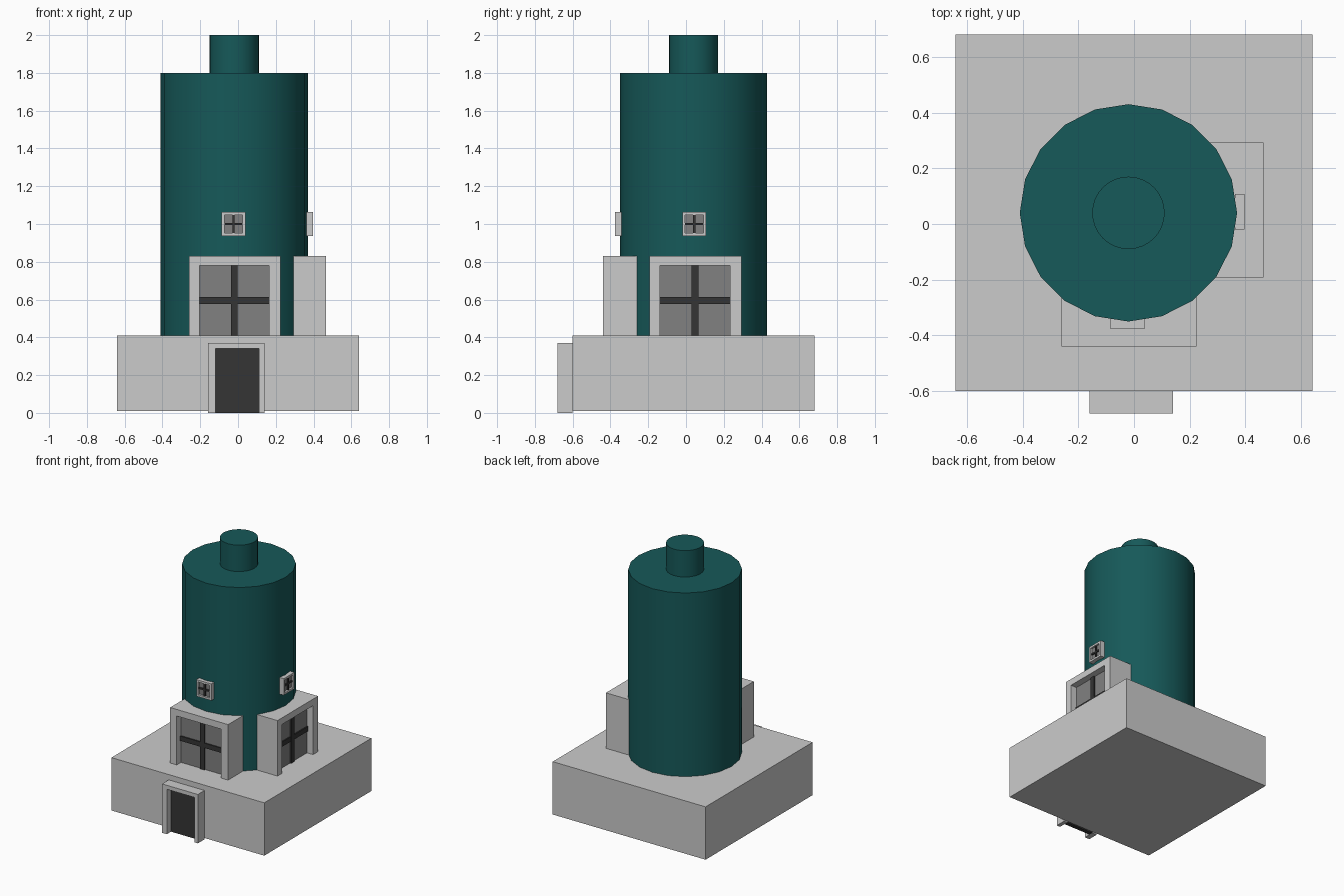
import bpy, bmesh, math
from mathutils import Matrix

if "Cube" in bpy.data.objects:
    bpy.data.objects.remove(bpy.data.objects["Cube"])


def material(name, rgb):
    m = bpy.data.materials.new(name)
    m.diffuse_color = (*rgb, 1)
    m.use_nodes = True
    m.node_tree.nodes["Principled BSDF"].inputs["Base Color"].default_value = m.diffuse_color
    return m


TEAL = material("teal", (0.008, 0.1, 0.1))
STONE = material("stone", (0.6, 0.6, 0.6))
TRIM = material("trim", (0.8, 0.8, 0.8))
GLASS = material("glass", (0.22, 0.22, 0.22))
DARK = material("dark", (0.035, 0.035, 0.035))


def finish(name, bm, mat, turn=0):
    bmesh.ops.transform(bm, matrix=Matrix.Rotation(turn, 4, 'Z'), verts=bm.verts)
    bmesh.ops.recalc_face_normals(bm, faces=bm.faces)
    me = bpy.data.meshes.new(name)
    bm.to_mesh(me)
    bm.free()
    me.materials.append(mat)
    ob = bpy.data.objects.new(name, me)
    bpy.context.collection.objects.link(ob)
    return ob


def box(name, x0, x1, y0, y1, z0, z1, mat, turn=0):
    bm = bmesh.new()
    size = Matrix.Diagonal((x1 - x0, y1 - y0, z1 - z0, 1))
    mid = Matrix.Translation(((x0 + x1) / 2, (y0 + y1) / 2, (z0 + z1) / 2))
    bmesh.ops.create_cube(bm, size=1, matrix=mid @ size)
    return finish(name, bm, mat, turn)


def cylinder(name, radius, z0, z1, sides):
    bm = bmesh.new()
    bmesh.ops.create_cone(
        bm, cap_ends=True, segments=sides, radius1=radius, radius2=radius, depth=z1 - z0,
        matrix=Matrix.Translation((-0.02, 0.04, (z0 + z1) / 2)) @ Matrix.Rotation(math.pi / 2, 4, 'Z'))
    ob = finish(name, bm, TEAL)
    bpy.context.view_layer.objects.active = ob
    ob.select_set(True)
    bpy.ops.object.shade_smooth_by_angle(angle=math.radians(30))
    ob.select_set(False)


def frame(name, outer, inner, y0, y1, closed, turn=0):
    """Rectangular surround; outer and inner are (x0, x1, z0, z1)."""
    bm = bmesh.new()

    def loop(r, y):
        x0, x1, z0, z1 = r
        return [bm.verts.new((x, y, z)) for x, z in ((x0, z0), (x0, z1), (x1, z1), (x1, z0))]

    of, inf = loop(outer, y0), loop(inner, y0)
    ob, inb = loop(outer, y1), loop(inner, y1)
    for i in range(4 if closed else 3):
        j = (i + 1) % 4
        for a, b in ((of, inf), (ob, inb), (of, ob), (inf, inb)):
            bm.faces.new((a[i], a[j], b[j], b[i]))
    if not closed:
        for i in (0, 3):
            bm.faces.new((of[i], inf[i], inb[i], ob[i]))
    return finish(name, bm, TRIM, turn)


def window(name, outer, inner, y0, y1, recess, bar, closed, turn):
    """Surround with recessed glass and crossed glazing bars."""
    x0, x1, z0, z1 = inner
    frame(name + "_frame", outer, inner, y0, y1, closed, turn)
    yg = y0 + recess
    box(name + "_glass", x0, x1, yg, yg + 0.01, z0, z1, GLASS, turn)
    xm, zm, h = (x0 + x1) / 2, (z0 + z1) / 2, bar / 2
    box(name + "_upright_bar", xm - h, xm + h, yg - 0.01, yg, z0, z1, DARK, turn)
    box(name + "_cross_bar", x0, x1, yg - 0.009, yg, zm - h, zm + h, DARK, turn)


# Base block and tower
box("base", -0.64, 0.64, -0.6, 0.68, 0.01, 0.41, STONE)
cylinder("tower", 0.39, 0.41, 1.8, 20)
cylinder("chimney", 0.13, 1.8, 2.0, 32)

# Doorway
frame("door_frame", (-0.16, 0.14, 0, 0.37), (-0.12, 0.11, 0, 0.34), -0.68, -0.6, False)
box("door", -0.12, 0.11, -0.63, -0.6, 0.0, 0.34, DARK)

# Bay windows and small upper windows on the front and right sides:
# (side, sideways centre, bay face, bay back, small window face, turn)
for side, c, bay, back, small, turn in (
        ("front", -0.018, -0.44, -0.24, -0.375, 0),
        ("right", 0.05, -0.465, -0.27, -0.397, math.pi / 2)):
    window(side + "_bay", (c - 0.242, c + 0.243, 0.41, 0.83), (c - 0.187, c + 0.183, 0.41, 0.78),
           bay, back, 0.05, 0.036, False, turn)
    s = c - 0.006
    window(side + "_small_window", (s - 0.063, s + 0.063, 0.937, 1.063), (s - 0.048, s + 0.048, 0.952, 1.048),
           small, small + 0.035, 0.015, 0.012, True, turn)
